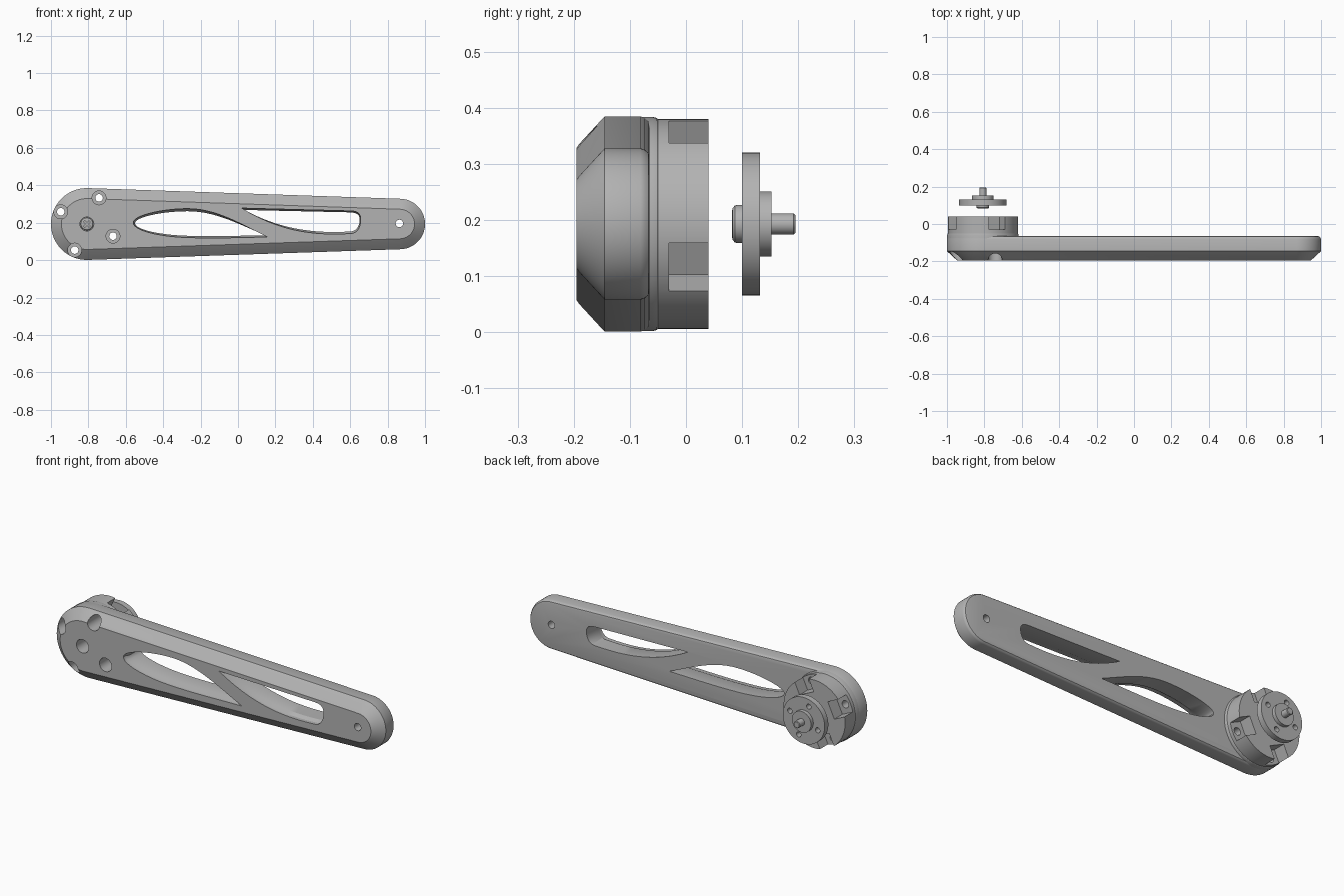
import bpy, bmesh
from math import sin, cos, acos, pi, radians
from mathutils import Vector, Matrix
from mathutils.geometry import interpolate_bezier

if "Cube" in bpy.data.objects:
    bpy.data.objects.remove(bpy.data.objects["Cube"])

grey = bpy.data.materials.new("machined_grey")
grey.use_nodes = True
grey.diffuse_color = (0.45, 0.45, 0.45, 1)
grey.node_tree.nodes["Principled BSDF"].inputs["Base Color"].default_value = grey.diffuse_color

HUB = (-0.808, 0.193)
HUB_R = 0.192
TIP = (0.865, 0.193)
TIP_R = 0.135
QUARTERS = [k * pi / 2 for k in range(4)]


def loft(bm, rings):
    """Closed solid through rings of (x, z) points, each at its own y."""
    loops = [[bm.verts.new((x, y, z)) for x, z in pts] for y, pts in rings]
    n = len(loops[0])
    for a, b in zip(loops, loops[1:]):
        for i in range(n):
            bm.faces.new((a[i], a[(i + 1) % n], b[(i + 1) % n], b[i]))
    bm.faces.new(loops[0])
    bm.faces.new(loops[-1])


def circle(c, r, n=64):
    return [(c[0] + r * cos(2 * pi * i / n), c[1] + r * sin(2 * pi * i / n)) for i in range(n)]


def turned(bm, c, profile, n=64):
    """Round part along y from (y, radius) steps."""
    loft(bm, [(y, circle(c, r, n)) for y, r in profile])


def box(bm, angle, r0, r1, half, y0, y1):
    """Block lying radially from the hub centre."""
    pts = []
    for r, s in ((r0, -half), (r1, -half), (r1, half), (r0, half)):
        pts.append((HUB[0] + r * cos(angle) - s * sin(angle), HUB[1] + r * sin(angle) + s * cos(angle)))
    loft(bm, [(y0, pts), (y1, pts)])


def make(name, bm):
    bmesh.ops.recalc_face_normals(bm, faces=bm.faces)
    me = bpy.data.meshes.new(name)
    bm.to_mesh(me)
    bm.free()
    me.materials.append(grey)
    ob = bpy.data.objects.new(name, me)
    bpy.context.collection.objects.link(ob)
    return ob


def cut(ob, build):
    """Subtract whatever the build function draws."""
    bm = bmesh.new()
    build(bm)
    tool = make("cutter", bm)
    tool.hide_render = True
    mod = ob.modifiers.new("cut", 'BOOLEAN')
    mod.operation, mod.solver, mod.object = 'DIFFERENCE', 'EXACT', tool
    bpy.context.view_layer.objects.active = ob
    bpy.ops.object.modifier_apply(modifier=mod.name)
    bpy.data.objects.remove(tool)


def finish(ob):
    bpy.ops.object.select_all(action='DESELECT')
    ob.select_set(True)
    bpy.context.view_layer.objects.active = ob
    bpy.ops.object.shade_smooth_by_angle(angle=radians(28))


def arm_outline(inset):
    """Two end arcs joined by their tangent lines."""
    phi = acos((HUB_R - TIP_R) / (TIP[0] - HUB[0]))
    pts = []
    for c, r, a0, a1 in ((HUB, HUB_R, phi, 2 * pi - phi), (TIP, TIP_R, -phi, phi)):
        for i in range(41):
            a = a0 + (a1 - a0) * i / 40
            pts.append((c[0] + (r - inset) * cos(a), c[1] + (r - inset) * sin(a)))
    return pts


def curve_loop(segments):
    pts = []
    for p, h1, h2, q in segments:
        seg = interpolate_bezier(*[Vector(v).to_3d() for v in (p, h1, h2, q)], 14)
        pts += [(v.x, v.y) for v in seg[:-1]]
    return pts


def shrink(pts, sx, sz):
    cx = sum(p[0] for p in pts) / len(pts)
    cz = sum(p[1] for p in pts) / len(pts)
    return [(cx + (x - cx) * sx, cz + (z - cz) * sz) for x, z in pts]


# Window outlines
leaf = curve_loop([
    ((-.56, .2), (-.56, .24), (-.4, .275), (-.27, .275)),
    ((-.27, .275), (-.12, .275), (0, .2), (.16, .123)),
    ((.16, .123), (.05, .123), (-.1, .115), (-.25, .12)),
    ((-.25, .12), (-.4, .122), (-.56, .155), (-.56, .2))])
wedge = curve_loop([
    ((.02, .278), (.2, .273), (.4, .268), (.6, .263)),
    ((.6, .263), (.65, .262), (.66, .24), (.655, .2)),
    ((.655, .2), (.65, .165), (.63, .142), (.6, .142)),
    ((.6, .142), (.4, .13), (.22, .155), (.02, .278))])


def windows(bm):
    for pts in (leaf, wedge):
        inner = shrink(pts, .97, .85)
        loft(bm, [(-.25, pts), (-.175, pts), (-.155, inner), (0, inner)])


def screw_holes(bm):
    for q in QUARTERS:
        a = radians(65) + q
        c = (HUB[0] + .154 * cos(a), HUB[1] + .154 * sin(a))
        turned(bm, c, [(-.3, .037), (-.078, .037), (-.078, .02), (.1, .02)], 32)
    turned(bm, HUB, [(-.3, .037), (.1, .037)], 32)


# Arm: chamfered front, rounded back edge
bm = bmesh.new()
loft(bm, [(y, arm_outline(d)) for y, d in (
    (-.195, .056), (-.19, .049), (-.145, 0), (-.081, 0), (-.073, .003), (-.067, .008), (-.065, .016))])
arm = make("arm", bm)
cut(arm, windows)
cut(arm, screw_holes)
cut(arm, lambda b: turned(b, (.863, .196), [(-.3, .02), (.1, .02)], 32))
finish(arm)

# Raised collar under the motor
bm = bmesh.new()
turned(bm, HUB, [(-.1, .191), (-.06, .191), (-.052, .189), (-.046, .183)], 80)
collar = make("mount_collar", bm)
cut(collar, screw_holes)
finish(collar)

# Motor base with four open screw slots
bm = bmesh.new()
turned(bm, HUB, [(-.055, .187), (.04, .187)], 80)
base = make("motor_base", bm)
cut(base, lambda b: [box(b, radians(-25) + q, .112, .25, .047, -.03, .1) for q in QUARTERS])
cut(base, screw_holes)
finish(base)

# Rotor disc with boss and shaft
bm = bmesh.new()
turned(bm, HUB, [(.1, .127), (.132, .127), (.132, .058), (.152, .058),
                 (.152, .019), (.192, .019), (.195, .016)])
rotor = make("rotor", bm)


def rotor_holes(b):
    for q in QUARTERS:
        a = radians(20) + q
        turned(b, (HUB[0] + .09 * cos(a), HUB[1] + .09 * sin(a)), [(0, .014), (.3, .014)], 24)


cut(rotor, rotor_holes)
finish(rotor)

# Centre screw with cross recess
bm = bmesh.new()
turned(bm, HUB, [(.082, .022), (.083, .028), (.087, .033), (.092, .034), (.102, .034)], 40)
screw = make("centre_screw", bm)
for turn in (45, 135):
    cut(screw, lambda b: box(b, radians(turn), -.021, .021, .005, 0, .094))
finish(screw)
